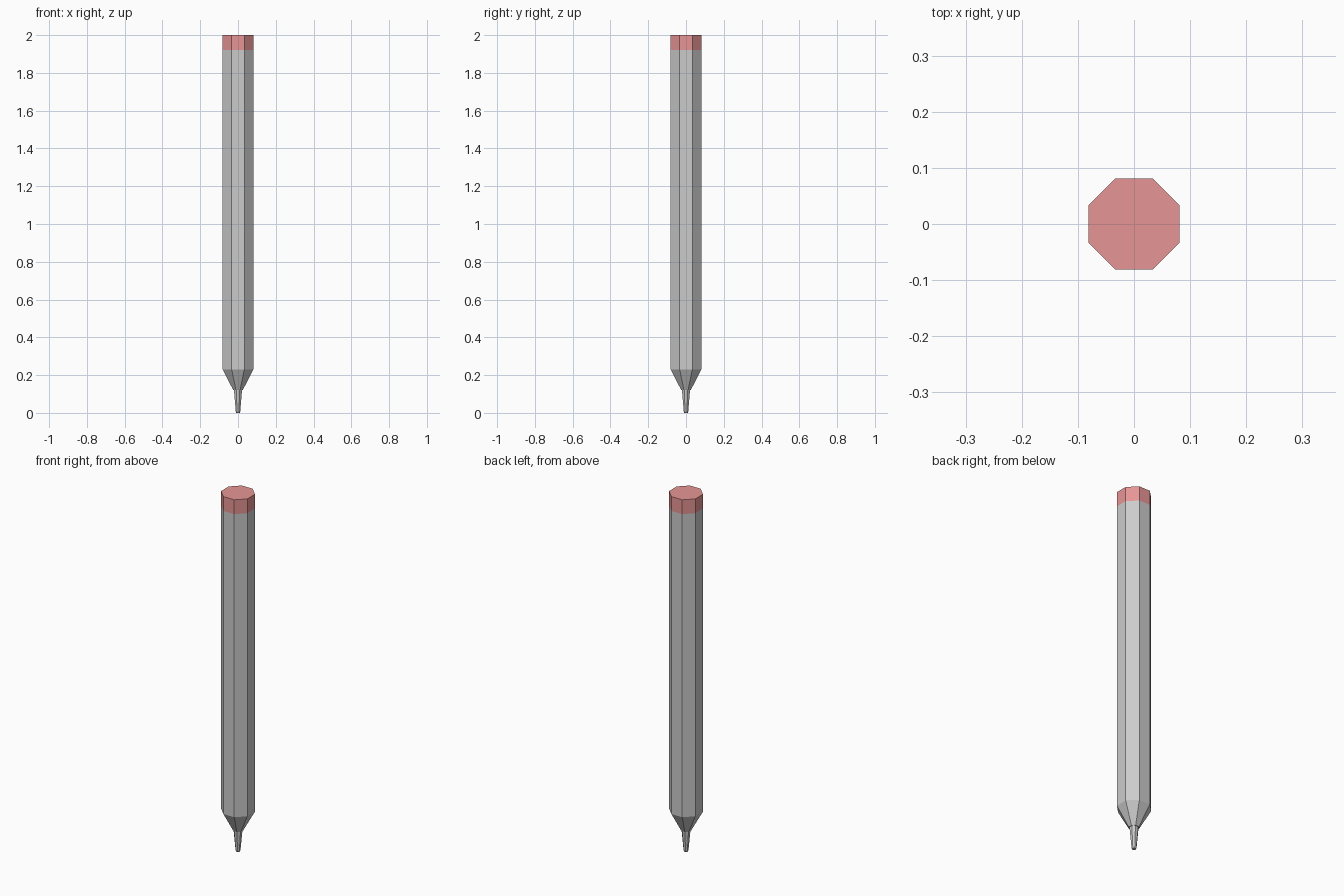
import bpy, bmesh
from math import cos, sin, pi

if "Cube" in bpy.data.objects:
    bpy.data.objects.remove(bpy.data.objects["Cube"])


def lathe(name, profile, sides, colour=None):
    """Closed faceted solid from (apothem, z) rings, flats facing the axes."""
    bm = bmesh.new()
    rings = []
    for apothem, z in profile:
        r = apothem / cos(pi / sides)
        rings.append([bm.verts.new((r * cos((i + 0.5) * 2 * pi / sides),
                                    r * sin((i + 0.5) * 2 * pi / sides), z))
                      for i in range(sides)])
    for lo, hi in zip(rings, rings[1:]):
        for i in range(sides):
            j = (i + 1) % sides
            bm.faces.new((lo[i], lo[j], hi[j], hi[i]))
    bm.faces.new(rings[0][::-1])
    bm.faces.new(rings[-1])
    mesh = bpy.data.meshes.new(name)
    bm.to_mesh(mesh)
    bm.free()
    obj = bpy.data.objects.new(name, mesh)
    bpy.context.collection.objects.link(obj)
    if colour:
        mat = bpy.data.materials.new(name + "_colour")
        mat.diffuse_color = colour
        mat.use_nodes = True
        mat.node_tree.nodes["Principled BSDF"].inputs["Base Color"].default_value = mat.diffuse_color
        mesh.materials.append(mat)
    return obj


R = 0.081

# Narrow writing point with a slightly rounded end
lathe("tip", [(0.009, 0), (0.012, 0.008), (0.021, 0.115), (0.021, 0.125)], 8)

# Octagonal barrel with its tapered nose
lathe("barrel", [(0.025, 0.12), (R, 0.23), (R, 1.92)], 8)

# Red end cap
lathe("end_cap", [(R, 1.92), (R, 2.0)], 8, (0.8, 0.3, 0.3, 1))
